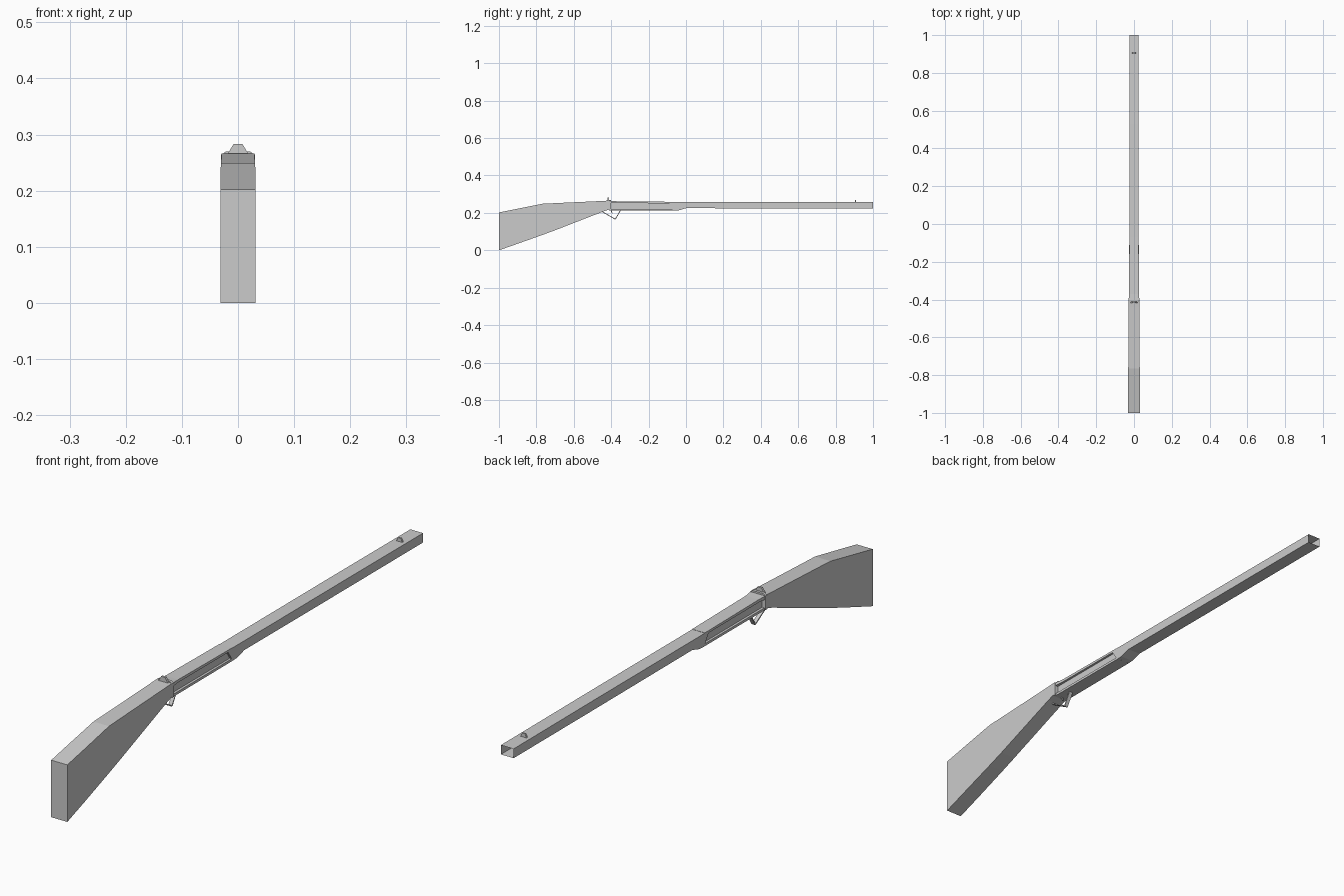
import bpy, bmesh
from mathutils import Vector

if "Cube" in bpy.data.objects:
    bpy.data.objects.remove(bpy.data.objects["Cube"])


def make(name, verts, faces):
    me = bpy.data.meshes.new(name)
    me.from_pydata(verts, [], faces)
    bm = bmesh.new()
    bm.from_mesh(me)
    bmesh.ops.recalc_face_normals(bm, faces=bm.faces)
    bm.to_mesh(me)
    bm.free()
    ob = bpy.data.objects.new(name, me)
    bpy.context.collection.objects.link(ob)
    return ob


def loft(name, sections, cap_start=True, cap_end=True):
    """Rectangular tube through sections (y, z_bottom, z_top, half_width)."""
    verts, faces = [], []
    for y, b, t, w in sections:
        verts += [(-w, y, b), (w, y, b), (w, y, t), (-w, y, t)]
    for i in range(len(sections) - 1):
        for k in range(4):
            a, c = i * 4 + k, i * 4 + (k + 1) % 4
            faces.append((a, c, c + 4, a + 4))
    if cap_start:
        faces.append((0, 1, 2, 3))
    if cap_end:
        n = len(verts)
        faces.append((n - 4, n - 3, n - 2, n - 1))
    return make(name, verts, faces)


def prism(name, profile, lo, hi, axis):
    """Extrude a 2D profile along x (profile is y,z) or y (profile is x,z)."""
    n = len(profile)
    place = (lambda p, d: (d, *p)) if axis == 'x' else (lambda p, d: (p[0], d, p[1]))
    verts = [place(p, d) for d in (lo, hi) for p in profile]
    faces = [tuple(range(n)), tuple(range(n, 2 * n))]
    faces += [(i, (i + 1) % n, n + (i + 1) % n, n + i) for i in range(n)]
    return make(name, verts, faces)


def strip(name, path, half_width, thick):
    """Thin bent bar following a y,z path."""
    for i, (p, q) in enumerate(zip(path, path[1:])):
        p, q = Vector(p), Vector(q)
        d = (q - p).normalized() * thick / 2
        n = Vector((-d.y, d.x))
        prism(f"{name}_{i + 1}", [tuple(v) for v in (p + n, q + n, q - n, p - n)],
              -half_width, half_width, 'x')


# Stock
loft("stock", [(-1, 0, .202, .0315), (-.9, .035, .222, .0315), (-.765, .083, .249, .0305),
               (-.70, .107, .252, .03), (-.44, .208, .264, .0295), (-.408, .219, .266, .0295)])

# Collar between stock and receiver, with chamfered top
prism("collar", [(-.030, .214), (.030, .214), (.030, .264), (.021, .270),
                 (-.021, .270), (-.030, .264)], -.412, -.402, 'y')

# Receiver: recessed core with rails above and below
loft("receiver_core", [(-.405, .214, .258, .017), (-.06, .214, .256, .017)])
loft("top_rail", [(-.405, .252, .264, .029), (-.37, .252, .262, .0255), (-.07, .251, .259, .025)])
loft("bottom_rail", [(-.405, .212, .221, .026), (-.06, .212, .221, .025)])

# Front block with slanted end to the recess
prism("receiver_front", [(-.095, .258), (-.065, .212), (-.04, .213), (0, .225), (0, .258)],
      -.025, .025, 'x')

# Barrel, an open square shell at the muzzle
loft("barrel", [(0, .225, .258, .025), (.53, .224, .258, .025), (1, .224, .257, .025)],
     True, False)

# Sights
prism("rear_sight", [(-.018, .266), (.018, .266), (.008, .283), (-.008, .283)],
      -.419, -.411, 'y')
prism("front_sight", [(-.012, .256), (.012, .256), (.006, .270), (-.006, .270)],
      .903, .909, 'y')

# Trigger guard and trigger
strip("trigger_guard", [(-.447, .206), (-.378, .166), (-.350, .214)], .007, .004)
strip("trigger", [(-.402, .216), (-.394, .196)], .003, .004)
